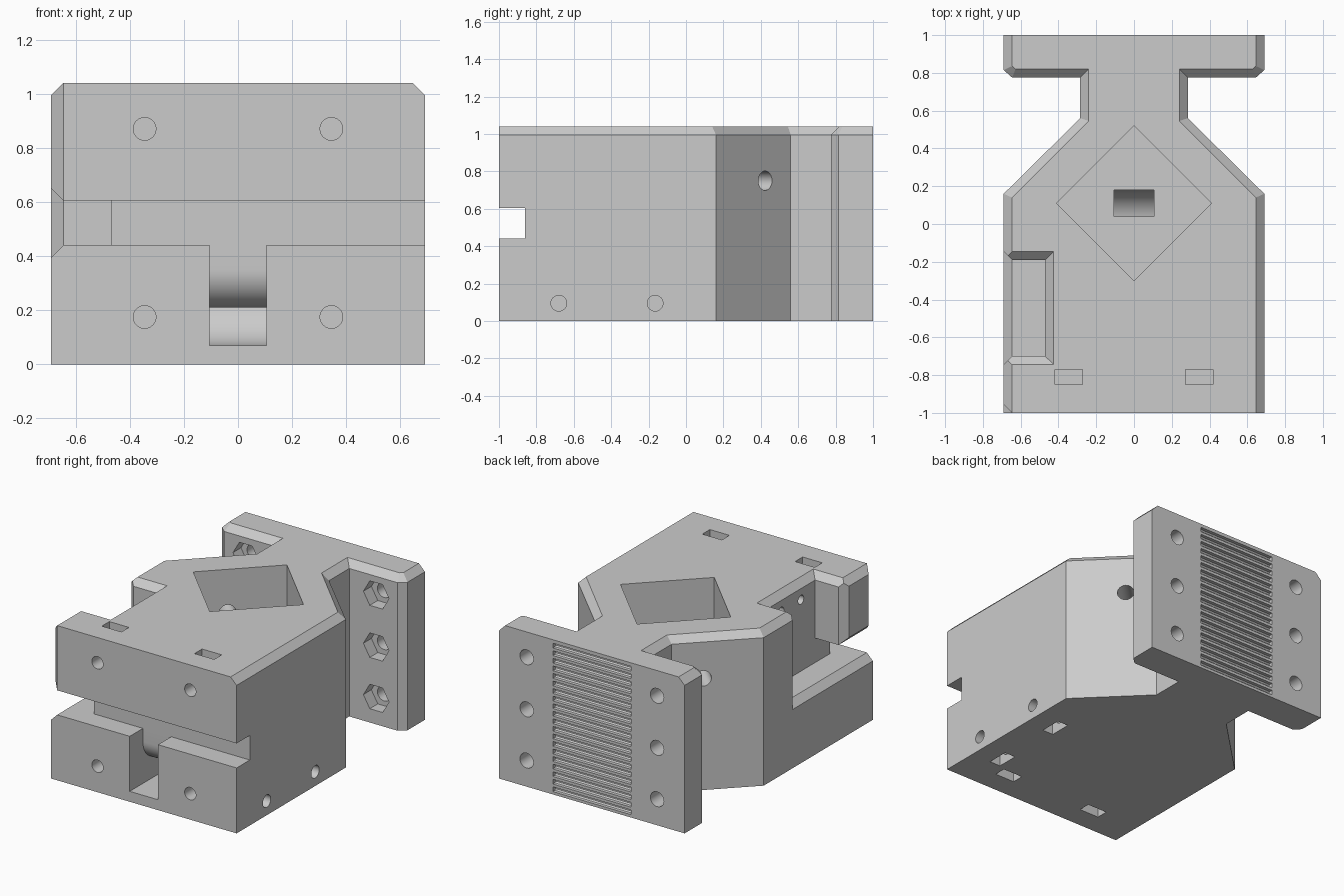
import bpy, bmesh, math
from mathutils import Vector

if "Cube" in bpy.data.objects:
    bpy.data.objects.remove(bpy.data.objects["Cube"])

grey = bpy.data.materials.new("grey_plastic")
grey.diffuse_color = (0.6, 0.6, 0.6, 1)
grey.use_nodes = True
grey.node_tree.nodes["Principled BSDF"].inputs["Base Color"].default_value = grey.diffuse_color


def to_object(name, bm):
    bmesh.ops.recalc_face_normals(bm, faces=bm.faces[:])
    me = bpy.data.meshes.new(name)
    bm.to_mesh(me)
    bm.free()
    ob = bpy.data.objects.new(name, me)
    bpy.context.collection.objects.link(ob)
    return ob


# Main body: mirrored plan outline, raised, with a chamfered top rim
C = 0.045
H = 1.04
lower = [(.69, -1), (.69, .16), (.285, .56), (.285, .775), (.645, .775), (.69, .815), (.69, 1)]
upper = [(.645, -1), (.645, .14), (.24, .545), (.24, .82), (.627, .82), (.645, .836), (.645, 1)]


def loop(bm, half, z):
    pts = half + [(-x, y) for x, y in reversed(half)]
    return [bm.verts.new((x, y, z)) for x, y in pts]


bm = bmesh.new()
rings = [loop(bm, lower, 0), loop(bm, lower, H - C), loop(bm, upper, H)]
for a, b in zip(rings, rings[1:]):
    for i in range(len(a)):
        j = (i + 1) % len(a)
        bm.faces.new((a[i], a[j], b[j], b[i]))
bm.faces.new(rings[0])
bm.faces.new(rings[2])
body = to_object("carriage_body", bm)
body.data.materials.append(grey)


def cut(bm):
    """Subtract the mesh from the body."""
    tool = to_object("cutter", bm)
    tool.data.materials.append(grey)
    tool.hide_render = True
    mod = body.modifiers.new("cut", 'BOOLEAN')
    mod.operation = 'DIFFERENCE'
    mod.solver = 'EXACT'
    mod.object = tool
    bpy.context.view_layer.objects.active = body
    bpy.ops.object.modifier_apply(modifier=mod.name)
    bpy.data.objects.remove(tool)


def cut_hull(points):
    bm = bmesh.new()
    for p in points:
        bm.verts.new(p)
    bmesh.ops.convex_hull(bm, input=bm.verts[:])
    bmesh.ops.dissolve_limit(bm, angle_limit=0.001, verts=bm.verts[:], edges=bm.edges[:])
    cut(bm)


def corners(x0, x1, y0, y1, z0, z1):
    return [(x, y, z) for x in (x0, x1) for y in (y0, y1) for z in (z0, z1)]


def cut_box(*b):
    cut_hull(corners(*b))


def cut_prism(start, end, r, n=24):
    a, b = Vector(start), Vector(end)
    q = (b - a).to_track_quat('Z', 'Y')
    ring = [q @ Vector((r * math.cos(t), r * math.sin(t), 0))
            for t in (math.tau * i / n for i in range(n))]
    cut_hull([p + v for p in (a, b) for v in ring])


# Diamond pocket in the top
R = 0.41
cut_hull([(x, .11 + y, z) for z in (.46, 1.3)
          for x, y in ((R, 0), (0, R), (-R, 0), (0, -R))])

# Full-width slot across the front
cut_box(-1, 1, -2, -.86, .44, .605)


# Curved channel from the front up into the pocket
def arc(cy, cz, r, a0, a1, n=12):
    return [(cy + r * math.cos(math.radians(a0 + (a1 - a0) * i / n)),
             cz + r * math.sin(math.radians(a0 + (a1 - a0) * i / n))) for i in range(n + 1)]


profile = ([(-1.2, .52), (-1.2, .07)] + arc(0, .25, .18, -90, 0) + [(.18, .6), (.04, .6)]
           + arc(0, .25, .04, 0, -90, 6) + arc(-.72, .35, .14, 270, 180) + [(-.86, .52)])
bm = bmesh.new()
face = bm.faces.new([bm.verts.new((-.105, y, z)) for y, z in profile])
ext = bmesh.ops.extrude_face_region(bm, geom=[face])
for v in ext["geom"]:
    if isinstance(v, bmesh.types.BMVert):
        v.co.x = .105
cut(bm)

# Left recess with flared rims, and the passage joining it to the front slot
cut_box(-1, -.47, -.70, -.19, .44, 1.5)
cut_box(-1, -.47, -1.2, -.65, .44, .605)
cut_hull([(x, y, .95) for x in (-1, -.515) for y in (-.655, -.235)]
         + [(x, y, 1.1) for x in (-1, -.365) for y in (-.805, -.085)])
cut_hull([(-.60, y, z) for y in (-.655, -.235) for z in (.485, 1.3)]
         + [(-.70, y, z) for y in (-.755, -.135) for z in (.385, 1.3)])
cut_hull([(-.60, y, z) for y in (-1.2, -.5) for z in (.485, .56)]
         + [(-.70, y, z) for y in (-1.2, -.5) for z in (.385, .66)])
# Chamfered front corner of the arm above the passage
cut_hull([(x, y, z) for z in (.52, 1.3)
          for x, y in ((-.595, -1.05), (-.74, -.905), (-.74, -1.05))])

# Small blind holes in the recess wall
for y in (-.34, -.55):
    cut_prism((-.6, y, .92), (-.25, y, .92), .03)

for s in (-1, 1):
    # Front screw holes with nut slots from top and bottom
    for z in (.87, .175):
        cut_prism((s * .345, -1.1, z), (s * .345, -.68, z), .042)
    cut_box(s * .345 - .073, s * .345 + .073, -.85, -.77, .80, 1.3)
    cut_box(s * .345 - .073, s * .345 + .073, -.85, -.77, -.2, .245)
    # Holes through the diagonal walls into the pocket
    cut_prism((s * .62, .50 + .12, .75), (s * .15, .15, .75), .052)
    # Plate screw holes with hexagonal nut pockets
    for z in (.87, .52, .175):
        cut_prism((s * .485, .7, z), (s * .485, 1.1, z), .05)
        cut_prism((s * .485, .7, z), (s * .485, .86, z), .095, 6)

# Right side screw holes with nut slots from below
for y in (-.68, -.165):
    cut_prism((.8, y, .095), (.38, y, .095), .042)
    cut_box(.465, .545, y - .073, y + .073, -.2, .165)

# Belt grooves on the back of the plate
for i in range(20):
    z = .035 + .0508 * i
    cut_hull([(x, y, z + h) for x in (-.29, .29)
              for y, h in ((1.1, .016), (1.1, -.016), (.978, .016), (.978, -.016),
                           (.97, .008), (.97, -.008))])

# Crisp edges with smooth bores
bpy.ops.object.select_all(action='DESELECT')
body.select_set(True)
bpy.context.view_layer.objects.active = body
bpy.ops.object.shade_smooth_by_angle(angle=math.radians(25))
